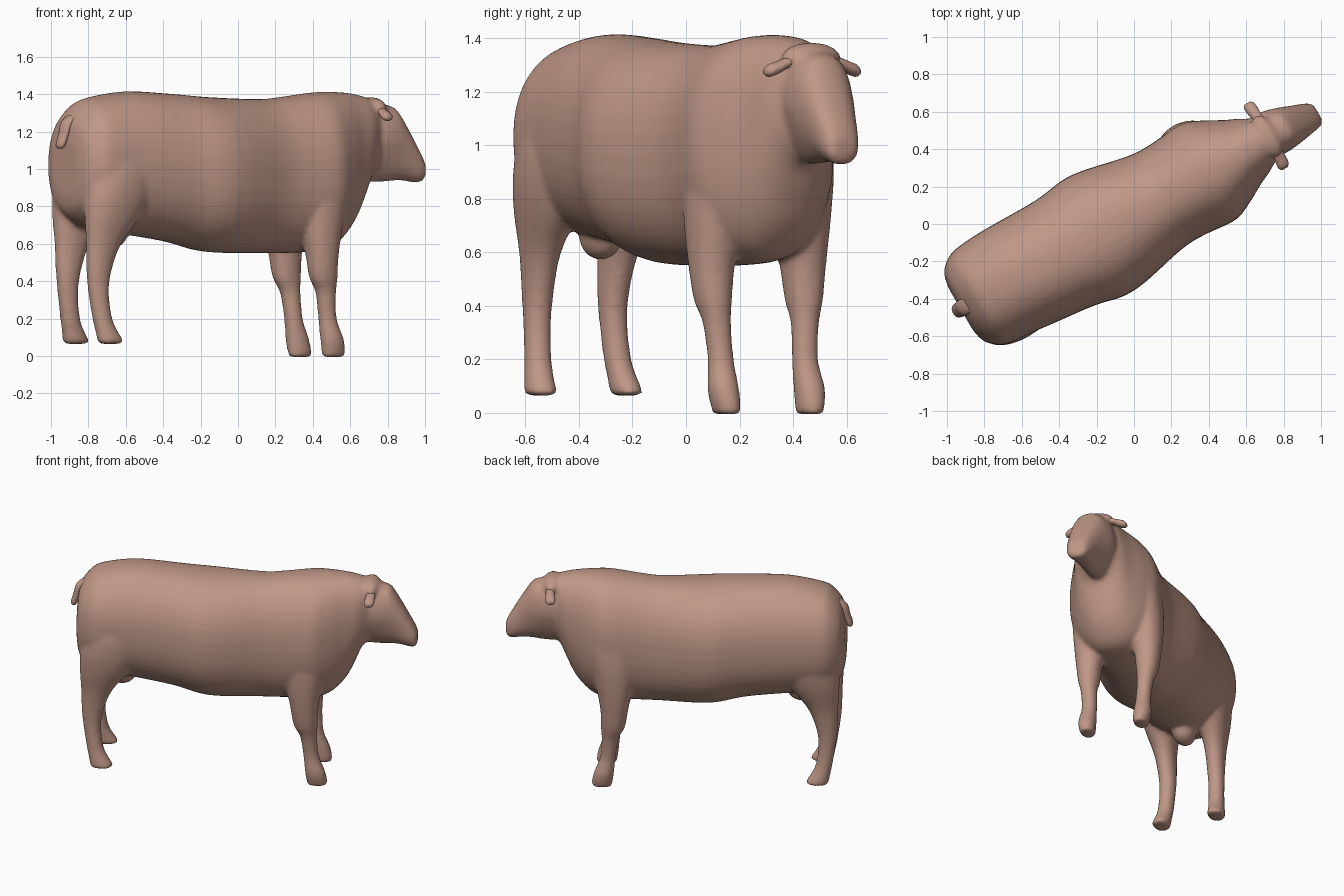
import bpy, bmesh, math
from mathutils import Vector, Matrix

if "Cube" in bpy.data.objects:
    bpy.data.objects.remove(bpy.data.objects["Cube"])

# The animal is modelled facing +x, then turned to stand diagonally
PLACE = Matrix.Rotation(math.radians(30), 4, 'Z') @ Matrix.Translation((0, 0.055, 0))

hide = bpy.data.materials.new("dusty pink hide")
hide.diffuse_color = (0.52, 0.31, 0.24, 1)
hide.use_nodes = True
hide.node_tree.nodes["Principled BSDF"].inputs["Base Color"].default_value = hide.diffuse_color


def spline(rows, steps):
    """Catmull-Rom interpolation of the station rows."""
    out = []
    n = len(rows)
    for i in range(n - 1):
        p0, p1, p2, p3 = (rows[max(0, min(n - 1, j))] for j in (i - 1, i, i + 1, i + 2))
        for k in range(steps):
            t = k / steps
            out.append([0.5 * (2*b + (c - a)*t + (2*a - 5*b + 4*c - d)*t*t + (3*b - a - 3*c + d)*t**3)
                        for a, b, c, d in zip(p0, p1, p2, p3)])
    out.append(list(rows[-1]))
    return out


def loft(bm, rows, section, power=2.0, sides=32, steps=4):
    """Skin closed super-ellipse rings; section(row) gives centre and two half axes."""
    rings = []
    for row in spline(rows, steps):
        c, a, b = (Vector(v) for v in section(row))
        ring = []
        for i in range(sides):
            t = 2 * math.pi * i / sides
            co, si = math.cos(t), math.sin(t)
            ca = math.copysign(abs(co) ** (2 / power), co)
            sb = math.copysign(abs(si) ** (2 / power), si)
            ring.append(bm.verts.new(c + a * ca + b * sb))
        rings.append(ring)
    for r, q in zip(rings, rings[1:]):
        for i in range(sides):
            j = (i + 1) % sides
            bm.faces.new((r[i], r[j], q[j], q[i]))
    bm.faces.new(rings[0][::-1])
    bm.faces.new(rings[-1])
    return [v for ring in rings for v in ring]


def ball(bm, centre, radii):
    bmesh.ops.create_uvsphere(bm, u_segments=20, v_segments=12, radius=1,
                              matrix=Matrix.Translation(centre) @ Matrix.Diagonal((*radii, 1)))


def finish(name, bm, voxel=None, smooth=0):
    bmesh.ops.recalc_face_normals(bm, faces=bm.faces)
    bm.transform(PLACE)
    me = bpy.data.meshes.new(name)
    bm.to_mesh(me)
    bm.free()
    me.materials.append(hide)
    for p in me.polygons:
        p.use_smooth = True
    ob = bpy.data.objects.new(name, me)
    bpy.context.collection.objects.link(ob)
    if voxel:
        m = ob.modifiers.new("blend", 'REMESH')
        m.mode = 'VOXEL'
        m.voxel_size = voxel
        m.use_smooth_shade = True
    if smooth:
        m = ob.modifiers.new("soften", 'SMOOTH')
        m.factor = 0.5
        m.iterations = smooth


def along(r):      # x, top, bottom, half width
    x, top, bot, w = r
    return (x, 0, (top + bot) / 2), (0, w, 0), (0, 0, (top - bot) / 2)


# Body, legs, head and udder, blended into one skin
bm = bmesh.new()
body = loft(bm, [(-1.03, 1.16, .86, .13), (-1.01, 1.26, .78, .21), (-.955, 1.335, .72, .265),
                 (-.88, 1.38, .68, .292), (-.66, 1.415, .65, .308), (-.40, 1.403, .61, .322),
                 (-.17, 1.385, .557, .352), (.15, 1.374, .55, .288), (.30, 1.387, .55, .282),
                 (.48, 1.409, .56, .296), (.59, 1.413, .59, .255), (.69, 1.408, .69, .20),
                 (.755, 1.397, .82, .17), (.80, 1.385, .92, .145), (.88, 1.35, 1.0, .09)],
            along, power=2.25, sides=40)
for v in body:     # slight bend of the spine
    v.co.y += max(-.012, min(.016, .016 - (v.co.x + .75) * .06))

# Legs: height, x, half length, half width, side offset
hind = [(.065, -.865, .06, .045, .185), (.08, -.862, .073, .055, .185), (.13, -.882, .062, .052, .18),
        (.20, -.905, .053, .05, .172), (.33, -.923, .055, .05, .165), (.45, -.922, .069, .055, .163),
        (.60, -.895, .10, .067, .168), (.75, -.84, .163, .10, .172), (.88, -.80, .20, .13, .162),
        (1.02, -.77, .21, .15, .137), (1.15, -.76, .17, .13, .11)]
fore = [(-.005, .515, .055, .04, .18), (.01, .518, .066, .047, .18), (.09, .505, .064, .056, .186),
        (.20, .479, .049, .048, .182), (.34, .464, .055, .052, .19), (.42, .446, .077, .067, .196),
        (.55, .437, .09, .083, .197), (.72, .437, .122, .105, .188), (.88, .447, .15, .12, .173),
        (1.02, .46, .16, .12, .157), (1.15, .47, .13, .11, .13)]
for side in (-1, 1):
    for leg in (hind, fore):
        loft(bm, leg, lambda r: ((r[1], side * r[4], r[0]), (r[2], 0, 0), (0, r[3], 0)), power=2.2)
ball(bm, (-.75, .01, .66), (.10, .075, .088))

# Wedge-shaped head, narrower at the jaw and turned slightly to its right
head = loft(bm, [(.72, 1.27, .99, .09), (.77, 1.32, .94, .12), (.88, 1.348, .93, .13),
                 (.95, 1.34, .935, .12), (.985, 1.318, .938, .112), (1.042, 1.228, .938, .098),
                 (1.10, 1.128, .928, .08), (1.135, 1.065, .93, .066), (1.15, 1.03, .96, .045)],
            along, power=2.4)
for v in head:
    low = max(0, min(1, (1.15 - v.co.z) / .2))
    back = max(0, min(1, (1.1 - v.co.x) / .2))
    v.co.y = v.co.y * (1 - .35 * low * back) - .11 * max(0, v.co.x - .85)
ball(bm, (.85, -.005, 1.325), (.065, .125, .06))
finish("body_legs_and_head", bm, voxel=0.0125, smooth=10)

# Ears: flattened paddles pointing sideways
for side, label in ((-1, "right"), (1, "left")):
    bm = bmesh.new()
    loft(bm, [(.07, 1.315, .03, .02), (.11, 1.31, .027, .02), (.15, 1.292, .032, .024),
              (.185, 1.28, .031, .024), (.202, 1.275, .018, .012)],
         lambda r: ((.86 - .1 * (r[0] - .07), side * r[0], r[1]), (r[2], 0, 0), (0, 0, r[3])), sides=16)
    finish(label + "_ear", bm)

# Docked tail
bm = bmesh.new()
loft(bm, [(1.29, -.97, .03, .045), (1.25, -1.015, .028, .045), (1.19, -1.035, .024, .042),
          (1.13, -1.055, .022, .036), (1.11, -1.057, .012, .02)],
     lambda r: ((r[1], .015, r[0]), (r[2], 0, 0), (0, r[3], 0)), sides=16)
finish("tail", bm)
